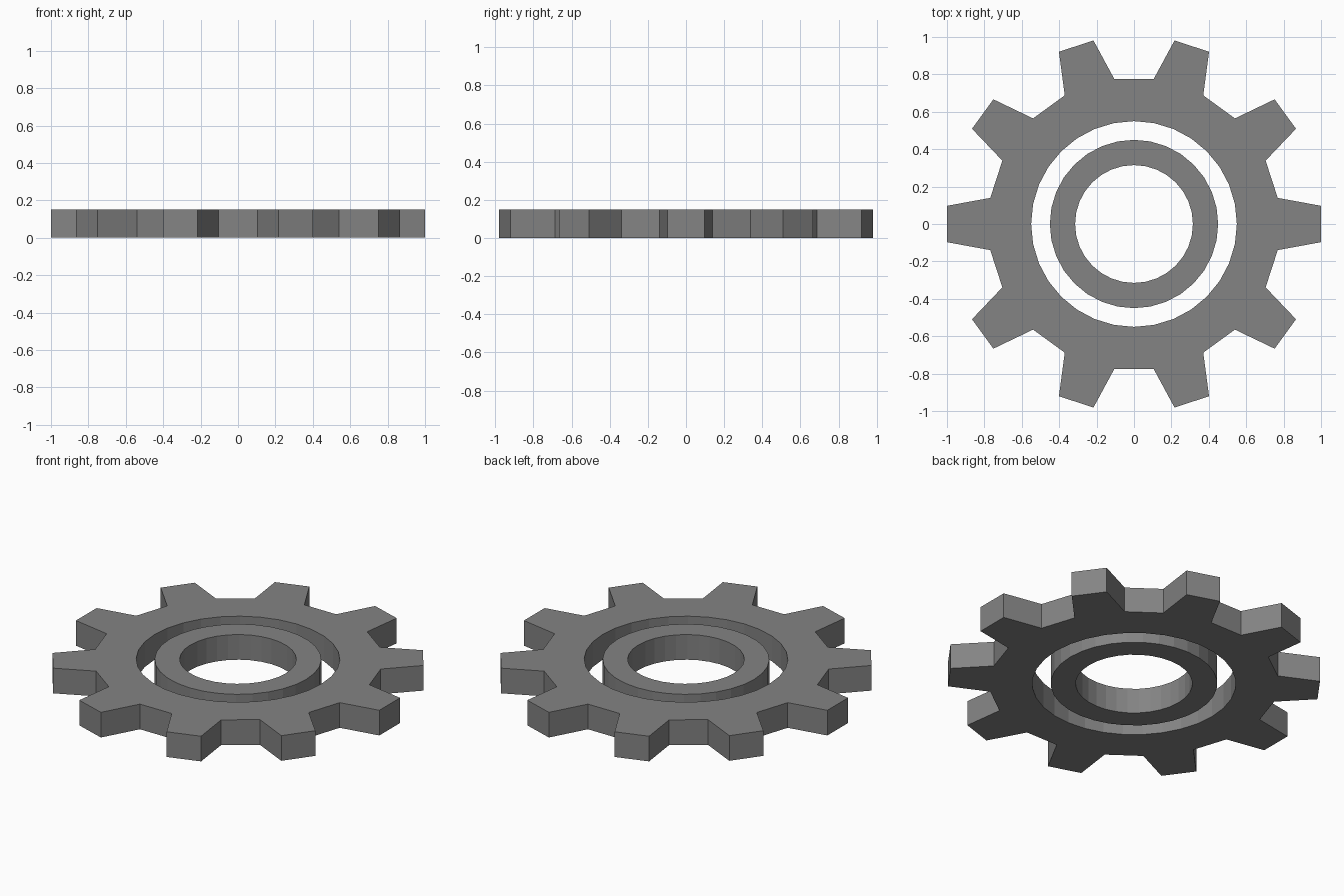
import bpy, math

if "Cube" in bpy.data.objects:
    bpy.data.objects.remove(bpy.data.objects["Cube"])

HEIGHT = 0.15
TEETH = 10

dark = bpy.data.materials.new("dark_grey")
dark.diffuse_color = (0.23, 0.23, 0.23, 1)
dark.use_nodes = True
dark.node_tree.nodes["Principled BSDF"].inputs["Base Color"].default_value = dark.diffuse_color


def polar(r, deg):
    a = math.radians(deg)
    return (r * math.cos(a), r * math.sin(a))


def circle(r, sides=32):
    return [polar(r, 360 * i / sides) for i in range(sides)]


def gear_outline():
    # Each tooth: root, tip, tip, root
    tooth = [(0.781, -10.3), (1.0047, -5.55), (1.0047, 5.55), (0.781, 10.3)]
    return [polar(r, 360 * i / TEETH + a) for i in range(TEETH) for r, a in tooth]


def plate(name, loops):
    """Flat plate from an outer loop and its hole loops."""
    curve = bpy.data.curves.new(name + "_profile", 'CURVE')
    curve.dimensions = '2D'
    curve.fill_mode = 'BOTH'
    curve.extrude = HEIGHT / 2
    curve.materials.append(dark)
    for pts in loops:
        s = curve.splines.new('POLY')
        s.points.add(len(pts) - 1)
        for p, (x, y) in zip(s.points, pts):
            p.co = (x, y, 0, 1)
        s.use_cyclic_u = True
    obj = bpy.data.objects.new(name, curve)
    obj.location.z = HEIGHT / 2
    bpy.context.collection.objects.link(obj)
    bpy.ops.object.select_all(action='DESELECT')
    obj.select_set(True)
    bpy.context.view_layer.objects.active = obj
    bpy.ops.object.convert(target='MESH')
    bpy.ops.object.shade_flat()


# Toothed outer wheel
plate("gear_wheel", [gear_outline(), circle(0.55)])

# Separate inner ring
plate("inner_ring", [circle(0.45), circle(0.315)])
